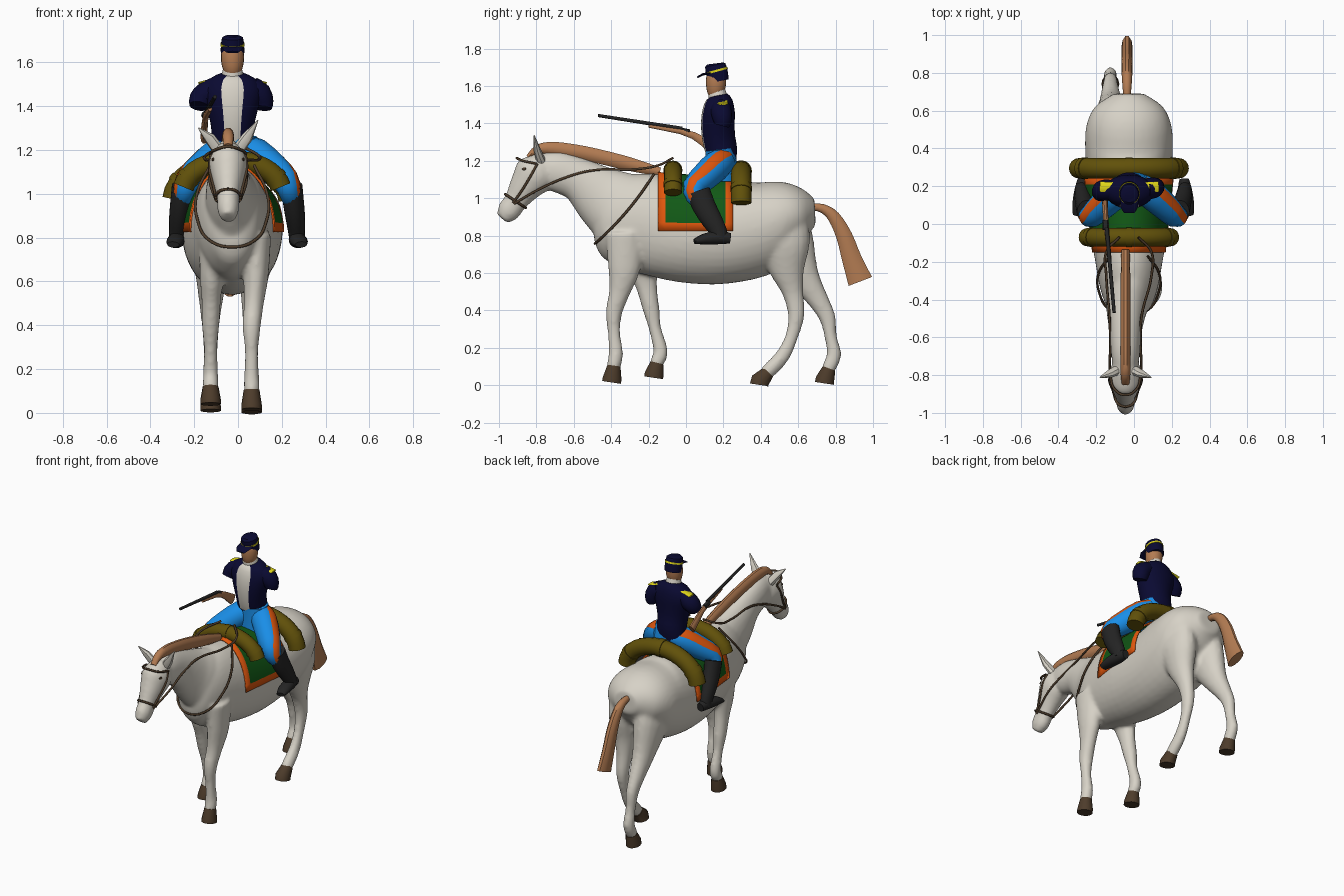
import bpy, bmesh, math
from mathutils import Vector

def mat(name, r, g, b):
    m = bpy.data.materials.new(name)
    m.diffuse_color = (r, g, b, 1)
    return m

WHITE = mat("warm white", .68, .645, .57)
TAN = mat("tan", .45, .2, .085)
NAVY = mat("navy", .003, .003, .032)
BLUE = mat("bright blue", .01, .27, .8)
ORANGE = mat("orange", .75, .095, .004)
GREEN = mat("green", .006, .1, .008)
OLIVE = mat("olive", .12, .082, .003)
BLACK = mat("black", .018, .018, .018)
BROWN = mat("dark brown", .075, .045, .024)
YELLOW = mat("yellow", .75, .68, .01)

def finish(bm, name, mats, angle=40):
    bmesh.ops.recalc_face_normals(bm, faces=bm.faces)
    me = bpy.data.meshes.new(name)
    bm.to_mesh(me)
    bm.free()
    for m in mats:
        me.materials.append(m)
    o = bpy.data.objects.new(name, me)
    bpy.context.collection.objects.link(o)
    bpy.ops.object.select_all(action='DESELECT')
    o.select_set(True)
    bpy.context.view_layer.objects.active = o
    bpy.ops.object.shade_smooth_by_angle(angle=math.radians(angle))
    return o

def rounded(pts, k):
    """Catmull-Rom resampling of sections, k steps per span."""
    out = []
    for i in range(len(pts) - 1):
        q = [pts[max(i - 1, 0)], pts[i], pts[i + 1], pts[min(i + 2, len(pts) - 1)]]
        for t in (s / k for s in range(k)):
            out.append(tuple(b + .5 * t * (c - a + t * (2 * a - 5 * b + 4 * c - d + t * (3 * (b - c) + d - a)))
                             for a, b, c, d in zip(*q)))
    return out + [pts[-1]]

def tube(name, pts, mats, n=16, ref=(1, 0, 0), rule=None, angle=40, k=1):
    """Sweep ellipses along points (x, y, z, half size along ref, half size across)."""
    pts = rounded(pts, k)
    bm = bmesh.new()
    P = [Vector(p[:3]) for p in pts]
    rings = []
    for i, p in enumerate(pts):
        t = (P[min(i + 1, len(P) - 1)] - P[max(i - 1, 0)]).normalized()
        side = Vector(ref)
        side = (side - t * side.dot(t)).normalized()
        up = t.cross(side)
        rings.append([bm.verts.new(P[i] + side * p[3] * math.cos(a) + up * p[4] * math.sin(a))
                      for a in (j * math.tau / n for j in range(n))])
    for i in range(len(rings) - 1):
        for j in range(n):
            h = (j + 1) % n
            f = bm.faces.new((rings[i][j], rings[i][h], rings[i + 1][h], rings[i + 1][j]))
            if rule:
                f.material_index = rule(i // k, j)
    bm.faces.new(rings[0])
    bm.faces.new(rings[-1])
    return finish(bm, name, mats, angle)

def path(x, yz):
    """Sections in a plane of constant x: (y, z, half width, half height)."""
    return [(x, *p) for p in yz]

def strap(name, pts, r=.007):
    cu = bpy.data.curves.new(name, 'CURVE')
    cu.dimensions = '3D'
    cu.bevel_depth, cu.bevel_resolution, cu.resolution_u = r, 1, 6
    s = cu.splines.new('BEZIER')
    s.bezier_points.add(len(pts) - 1)
    for b, p in zip(s.bezier_points, pts):
        b.co = p
        b.handle_left_type = b.handle_right_type = 'AUTO'
    cu.materials.append(BROWN)
    o = bpy.data.objects.new(name, cu)
    bpy.context.collection.objects.link(o)
    bpy.ops.object.select_all(action='DESELECT')
    o.select_set(True)
    bpy.context.view_layer.objects.active = o
    bpy.ops.object.convert(target='MESH')

CX, HX = -.027, -.045

# horse: overlapping lofts, fused by remesh
parts = [
    tube("torso", path(CX, [(-.49, .86, .06, .08), (-.45, .86, .11, .18), (-.35, .865, .15, .247),
        (-.2, .862, .178, .27), (0, .815, .21, .267), (.2, .808, .225, .266), (.4, .848, .232, .256),
        (.52, .9, .225, .2), (.62, .92, .18, .142), (.69, .925, .08, .07)]), [WHITE], 36, k=4),
    tube("neck", [(CX, -.25, .88, .13, .22), (CX, -.36, .95, .125, .2), (-.04, -.45, 1.01, .107, .168),
        (HX, -.575, 1.1, .085, .118), (HX, -.7, 1.145, .075, .108), (HX, -.78, 1.165, .06, .08)], [WHITE], 28, k=4),
    tube("head", path(HX, [(-.755, 1.215, .05, .05), (-.8, 1.14, .088, .112), (-.86, 1.06, .072, .088),
        (-.91, .985, .052, .064), (-.95, .93, .05, .062), (-.983, .89, .034, .038)]), [WHITE], 28, k=4)]
legs = {
    "right_front": (.062, [(-.33, .82, .06, .1), (-.33, .63, .058, .088), (-.355, .5, .046, .058),
        (-.385, .39, .042, .045), (-.385, .28, .031, .034), (-.375, .17, .035, .04), (-.385, .11, .037, .038)],
        (-.395, .035)),
    "left_front": (-.125, [(-.25, .82, .06, .1), (-.23, .63, .056, .08), (-.21, .52, .045, .056),
        (-.185, .4, .041, .045), (-.165, .3, .031, .034), (-.135, .18, .035, .04), (-.155, .125, .037, .038)],
        (-.17, .06)),
    "right_hind": (.062, [(.5, .88, .08, .15), (.525, .75, .09, .14), (.54, .62, .068, .097), (.57, .5, .047, .058),
        (.59, .38, .038, .046), (.565, .26, .031, .035), (.515, .155, .034, .04), (.44, .075, .036, .04)],
        (.395, .022)),
    "left_hind": (-.125, [(.5, .88, .08, .15), (.55, .75, .09, .14), (.63, .58, .065, .085), (.71, .45, .046, .056),
        (.757, .36, .037, .045), (.773, .26, .031, .034), (.792, .165, .034, .04), (.765, .095, .037, .038)],
        (.743, .03))}
for name, (x, yz, (y, z)) in legs.items():
    top = x + (.03 if x > 0 else .008)
    pts = [(top + (x - top) * min(1, i / 3), *p) for i, p in enumerate(yz)]
    y1, z1 = yz[-1][:2]
    pts.append((x, (y + y1) / 2, (z + z1) / 2, .03, .03))
    parts.append(tube(name + "_leg", pts, [WHITE], 16, k=3))
    # hooves
    tube(name + "_hoof", [(x, y1, z1 - .005, .036, .036), (x, y, z, .047, .052), (x, y - .003, z - .02, .047, .052)],
         [BROWN], 14)
bpy.ops.object.select_all(action='DESELECT')
for o in parts:
    o.select_set(True)
bpy.context.view_layer.objects.active = parts[0]
bpy.ops.object.join()
horse = parts[0]
horse.name = "horse_body"
r = horse.modifiers.new("fuse", 'REMESH')
r.mode, r.voxel_size, r.use_smooth_shade = 'VOXEL', .012, True
s = horse.modifiers.new("soften", 'SMOOTH')
s.factor, s.iterations = .5, 9

# mane and tail
tube("mane", path(HX, [(-.845, 1.22, .02, .012), (-.79, 1.262, .026, .026), (-.71, 1.265, .027, .038),
    (-.58, 1.247, .027, .04), (-.46, 1.222, .027, .04), (-.3, 1.182, .026, .038), (-.14, 1.14, .022, .025)]),
    [TAN], 10, k=3)
tube("tail", path(-.037, [(.66, .955, .018, .018), (.73, .945, .024, .025), (.79, .9, .028, .035),
    (.845, .8, .03, .045), (.885, .68, .03, .055), (.932, .555, .03, .07)]), [TAN], 10, k=3)

# ears, eyes, bridle, reins
for s, side in ((1, "right"), (-1, "left")):
    zt = 1.335 if s > 0 else 1.3
    tube(side + "_ear", [(HX + s * .045, -.775, 1.2, .028, .026), (HX + s * .085, -.795, 1.255, .026, .02),
                         (HX + s * .135, -.812, zt, .003, .003)], [WHITE], 8)
    tube(side + "_eye", [(HX + s * .06, -.862, 1.155, .012, .016), (HX + s * .073, -.866, 1.157, .007, .01)],
         [BROWN], 10, ref=(0, 0, 1))
    strap(side + "_cheek_strap", [(HX + s * .078, -.795, 1.185), (HX + s * .085, -.83, 1.12),
                                  (HX + s * .066, -.885, 1.03), (HX + s * .055, -.925, .975)])
    strap(side + "_rein", [(HX + s * .055, -.92, .97), (HX + s * .082, -.78, 1.05), (HX + s * .08, -.63, 1.115),
                           (HX + s * .085, -.49, 1.15), (CX + s * .12, -.27, 1.155),
                           (CX + s * .12, -.15, 1.175), (CX + s * .05, -.07, 1.215)])
strap("brow_band", [(HX + a, y, z) for a, y, z in
      ((-.082, -.8, 1.185), (-.06, -.872, 1.2), (0, -.905, 1.215), (.06, -.872, 1.2), (.082, -.8, 1.185))])
ax = Vector((0, -.83, .55))
strap("nose_band", [Vector((HX + .056 * math.sin(k * math.tau / 12), -.912, .985))
      + ax * .067 * math.cos(k * math.tau / 12) for k in range(13)])
half = [(.1, -.17, 1.13), (.16, -.26, 1.0), (.158, -.36, .88), (.1, -.455, .785)]
strap("breast_strap", [(CX - x, y, z) for x, y, z in half] + [(CX, -.487, .757)]
      + [(CX + x, y, z) for x, y, z in reversed(half)])

# saddle blanket with border
bm = bmesh.new()
NU, NV = 22, 10
grid = []
for j in range(NV + 1):
    y = -.15 + .4 * j / NV
    rx, rz = .195 + .043 * j / NV, .315 - .032 * j / NV
    grid.append([bm.verts.new((CX + rx * math.sin(a), y, .825 + rz * math.cos(a)))
                 for a in (math.radians(-90 + 180 * i / NU) for i in range(NU + 1))])
for j in range(NV):
    for i in range(NU):
        f = bm.faces.new((grid[j][i], grid[j][i + 1], grid[j + 1][i + 1], grid[j + 1][i]))
        f.material_index = int(j in (0, NV - 1) or i in (0, NU - 1))
blanket = finish(bm, "saddle_blanket", [GREEN, ORANGE])
blanket.modifiers.new("thickness", 'SOLIDIFY').thickness = .01

# bedrolls with straps
def roll(name, y, a, b, z0, r, end):
    def arc(d0, d1, n, rad):
        return [(CX + a * math.sin(t), y, z0 + b * math.cos(t), rad, rad)
                for t in (math.radians(d0 + (d1 - d0) * i / n) for i in range(n + 1))]
    tube(name, arc(-end, end, 16, r), [OLIVE], 16, ref=(0, 1, 0))
    for d in (-62, 0, 62):
        tube(name + "_band", arc(d - 4, d + 4, 2, r * 1.07), [OLIVE], 16, ref=(0, 1, 0))

roll("front_bedroll", -.07, .225, .145, 1.005, .048, 80)
roll("rear_bedroll", .295, .265, .18, .965, .054, 87)

# rider legs and boots
RX = -.004
tube("trouser_seat", [(RX, .19, 1.09, .1, .09), (RX, .19, 1.18, .105, .085), (RX, .18, 1.26, .09, .075)], [BLUE], 20)
for s, side, stripe in ((1, "right", (0, 1)), (-1, "left", (14, 15))):
    tube(side + "_trouser_leg", [(RX + s * x, y, z, a, a) for x, y, z, a in
         ((.03, .2, 1.2, .07), (.085, .165, 1.175, .08), (.16, .1, 1.115, .075), (.22, .045, 1.06, .064),
          (.24, .05, 1.01, .052), (.248, .08, .98, .045))], [BLUE, ORANGE], 16, ref=(s, 0, 0),
         rule=lambda i, j: int(j in stripe), k=2)
    tube(side + "_boot", [(RX + s * x, y, z, a, b) for x, y, z, a, b in
         ((.248, .065, 1.035, .05, .065), (.257, .095, .96, .048, .062), (.267, .14, .88, .044, .055),
          (.272, .175, .82, .038, .045), (.275, .18, .78, .036, .045))], [BLACK], 16, k=2)
    tube(side + "_boot_foot", [(RX + s * x, y, z, a, b) for x, y, z, a, b in
         ((.27, .238, .785, .025, .028), (.273, .18, .79, .038, .037), (.283, .1, .782, .04, .03),
          (.292, .045, .768, .028, .014))], [BLACK], 14, k=2)

# jacket with white shirt front
JX = -.025
tube("jacket", path(JX, [(.2, 1.175, .1, .065), (.19, 1.25, .095, .085), (.175, 1.32, .1, .088), (.17, 1.4, .12, .09),
    (.175, 1.47, .135, .086), (.178, 1.525, .105, .07), (.175, 1.55, .05, .048)]), [NAVY, WHITE], 32,
    rule=lambda i, j: int(j in (22, 23, 24, 25) and i > 0), k=2)
tube("collar", path(JX, [(.172, 1.535, .052, .052), (.165, 1.575, .042, .045)]), [WHITE], 20)
arms = {"right": [(.06, .185, 1.48, .055), (.098, .19, 1.455, .056), (.112, .195, 1.415, .05), (.112, .19, 1.39, .042)],
        "left": [(-.1, .18, 1.485, .05), (-.145, .18, 1.455, .056), (-.17, .175, 1.43, .054), (-.178, .16, 1.4, .045)]}
for side, a in arms.items():
    tube(side + "_sleeve", [(x, y, z, q, q) for x, y, z, q in a], [NAVY], 16, ref=(0, 1, 0), k=2)
for side, x0, x1 in (("right", .045, .13), ("left", -.095, -.18)):
    tube(side + "_epaulette", [(x0, .195, 1.526, .025, .006), (x1, .197, 1.504, .028, .006)], [YELLOW], 8, ref=(0, 1, 0))

# rider head and cap
tube("rider_head", path(JX, [(.165, 1.54, .03, .032), (.16, 1.565, .043, .045), (.16, 1.605, .052, .053),
    (.162, 1.65, .05, .053), (.165, 1.68, .035, .04)]), [TAN], 20, k=2)
tube("cap", path(JX, [(.175, 1.625, .053, .054), (.168, 1.66, .054, .058), (.161, 1.69, .052, .058),
    (.156, 1.712, .048, .055), (.155, 1.72, .035, .042)]), [NAVY], 24)
tube("cap_visor", path(JX, [(.135, 1.67, .048, .007), (.09, 1.662, .047, .006), (.06, 1.646, .03, .005)]), [NAVY], 12)
tube("cap_band", path(JX, [(.165, 1.676, .0555, .0605), (.162, 1.687, .0555, .0605)]), [YELLOW], 24)

# rifle
tube("rifle_barrel", [(-.105, -.47, 1.442, .009, .009), (-.145, -.02, 1.372, .011, .011)], [BLACK], 10)
tube("rifle_stock", [(-.127, -.2, 1.386, .009, .009), (-.145, -.03, 1.358, .014, .016), (-.15, .04, 1.335, .014, .02),
    (-.153, .09, 1.305, .015, .025), (-.155, .16, 1.255, .016, .034)], [TAN], 10)
tube("rifle_lock", [(-.15, -.03, 1.365, .016, .013), (-.152, .02, 1.355, .016, .013)], [BLACK], 8)
